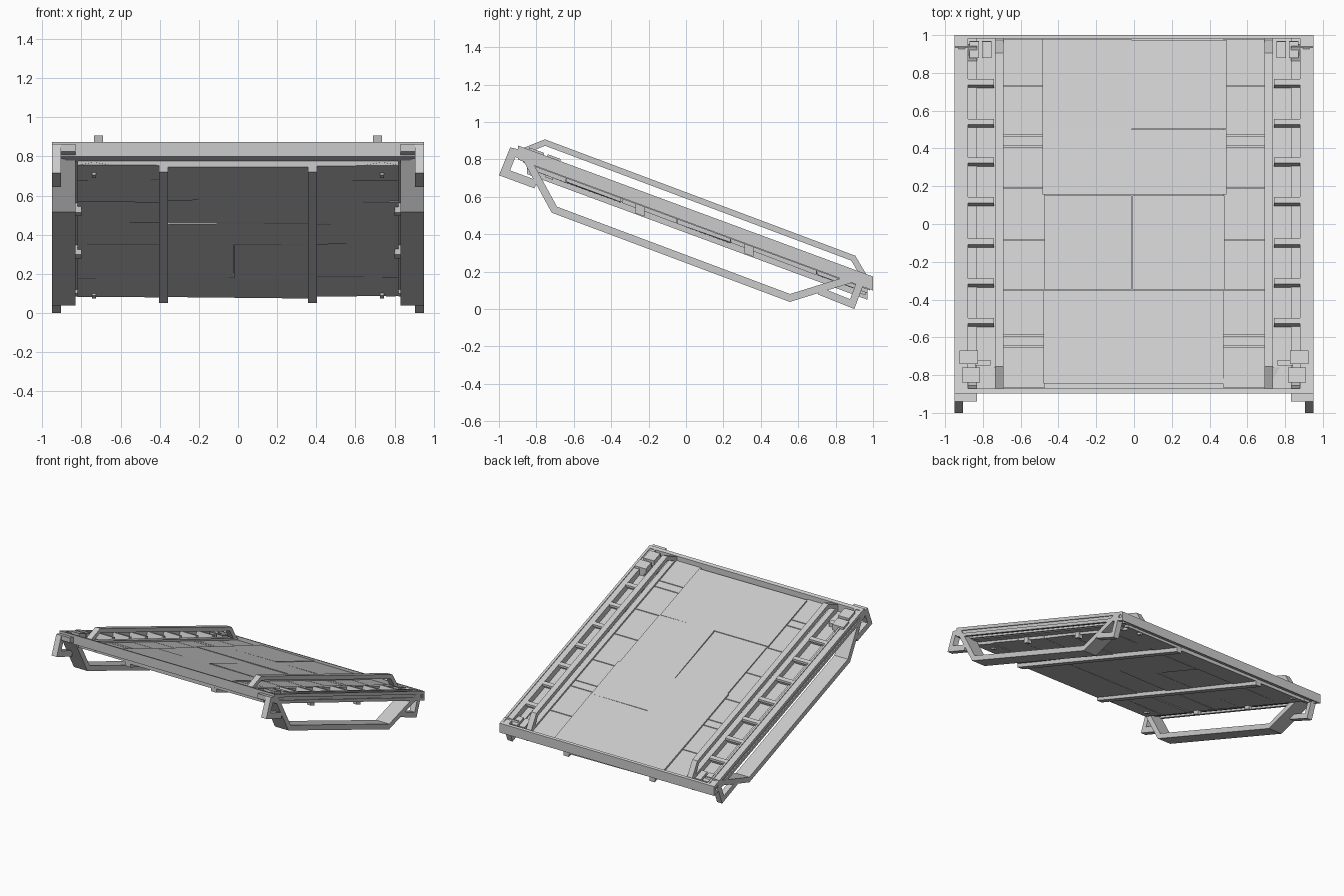
import bpy, bmesh, random
from mathutils import Vector

random.seed(4)


def plane_z(y):
    # height of the sloping frame top
    return 0.5426 - 0.369 * y


def finish(name, bm, mirror=False):
    bmesh.ops.recalc_face_normals(bm, faces=bm.faces)
    me = bpy.data.meshes.new(name)
    bm.to_mesh(me)
    bm.free()
    ob = bpy.data.objects.new(name, me)
    bpy.context.collection.objects.link(ob)
    if mirror:
        ob.modifiers.new("Mirror", 'MIRROR').use_axis[0] = True
    return ob


def prism(bm, profile, x0, x1):
    # extrude a (y, z) outline along x
    a = [bm.verts.new((x0, y, z)) for y, z in profile]
    b = [bm.verts.new((x1, y, z)) for y, z in profile]
    n = len(a)
    bm.faces.new(a)
    bm.faces.new(b[::-1])
    for i in range(n):
        bm.faces.new((a[i], b[i], b[(i + 1) % n], a[(i + 1) % n]))
    return a + b


def slab(bm, x0, x1, y0, y1, v0, v1, jitter=0.0):
    # box that follows the slope; v is measured from the frame top
    t = [(y, plane_z(y) + v) for y, v in ((y0, v0), (y1, v0), (y1, v1), (y0, v1))]
    vs = prism(bm, t, x0, x1)
    if jitter:
        for lo, hi in ((0, 3), (1, 2), (4, 7), (5, 6)):
            d = random.uniform(-jitter, jitter)
            vs[lo].co.z += d
            vs[hi].co.z += d


def slab_part(name, boxes, mirror=False, jitter=0.0):
    bm = bmesh.new()
    for b in boxes:
        slab(bm, *b, jitter=jitter)
    return finish(name, bm, mirror)


def strip_part(name, pts, w, x0, x1):
    # bent flat bar: outer path, thickened to its left with mitred corners
    p = [Vector(q) for q in pts]
    nor = []
    for a, b in zip(p, p[1:]):
        d = (b - a).normalized()
        nor.append(Vector((-d.y, d.x)))
    inner = []
    for i, q in enumerate(p):
        n0, n1 = nor[max(i - 1, 0)], nor[min(i, len(nor) - 1)]
        inner.append(q + (n0 + n1) * (w / (1 + n0.dot(n1))))
    bm = bmesh.new()
    prism(bm, [tuple(q) for q in p + inner[::-1]], x0, x1)
    bmesh.ops.triangulate(bm, faces=[f for f in bm.faces if len(f.verts) > 4])
    return finish(name, bm, True)


# outer frame: grooved side beams and thin end plates
slab_part("side_beam", [
    (0.93, 0.95, -0.895, 1.0, -0.026, 0),
    (0.93, 0.942, -0.895, 1.0, -0.05, -0.026),
    (0.93, 0.95, -0.895, 1.0, -0.075, -0.05),
    (0.895, 0.93, -0.895, 1.0, -0.06, -0.006),
    (0.88, 0.895, -0.895, 1.0, -0.075, 0)], True)
slab_part("side_shelf", [(0.83, 0.88, -0.872, 0.983, -0.075, -0.05)], True)
slab_part("front_plate", [(-0.95, 0.95, -0.897, -0.872, -0.075, 0)])
slab_part("back_plate", [(-0.95, 0.95, 0.983, 1.0, -0.075, 0)])

# bent rails above, carrying hoops below, corner brackets
strip_part("upper_rail", [(0.985, 0.15), (0.905, 0.285), (-0.754, 0.907), (-0.885, 0.855)],
           0.032, 0.69, 0.735)
slab_part("inner_ledge", [(0.69, 0.735, -0.872, 0.983, -0.065, -0.015)], True)
strip_part("lower_hoop", [(-0.89, 0.83), (-0.718, 0.515), (0.555, 0.038), (0.95, 0.16)],
           0.04, 0.83, 0.95)
strip_part("front_bracket", [(-0.94, 0.864), (-1.0, 0.715), (-0.81, 0.645)], 0.045, 0.905, 0.95)
strip_part("back_bracket", [(0.705, 0.078), (0.9, 0.0), (0.96, 0.16)], 0.04, 0.905, 0.95)
bm = bmesh.new()
prism(bm, [(-0.94, 0.864), (-0.94, 0.825), (-0.87, 0.795), (-0.88, 0.85)], 0.83, 0.95)
finish("front_corner_block", bm, True)

# ladder rungs between rail and beam
bm = bmesh.new()
for y in (0.745, 0.535, 0.33, 0.12, -0.1, -0.31, -0.52):
    z = plane_z(y)
    prism(bm, [(y - 0.025, z - 0.045), (y - 0.008, z + 0.002), (y + 0.022, z - 0.008),
               (y + 0.022, z - 0.025), (y + 0.004, z - 0.02), (y - 0.01, z - 0.055)],
          0.74, 0.885)
finish("ladder_rung", bm, True)

# continuous floor closing the frame
slab_part("floor", [(-0.88, 0.88, -0.872, 0.983, -0.08, -0.06)])

# side plating above and below the floor, in rows
seams = [-0.868, -0.65, -0.59, -0.35, -0.085, 0.19, 0.41, 0.47, 0.73, 0.98]
slab_part("side_plating", [(0.47, 0.69, a + 0.003, b - 0.003, -0.06, -0.03)
                           for a, b in zip(seams, seams[1:])], True)
lower = [-0.85, -0.64, -0.345, -0.05, 0.24, 0.7, 0.97]
rows = list(zip(lower, lower[1:]))
slab_part("side_under_plating", [(0.36, 0.82, a + 0.002, b - 0.002, -0.102, -0.075)
                                 for a, b in rows], jitter=0.004)
slab_part("side_under_plating_left", [(-0.82, -0.36, a + 0.002, b - 0.002, -0.102, -0.075)
                                      for a, b in rows], jitter=0.004)

# staggered central plating on top and underneath
slab_part("centre_plating", [
    (-0.485, -0.012, 0.5, 0.98, -0.06, -0.014),
    (-0.012, 0.49, 0.503, 0.975, -0.06, -0.018),
    (-0.485, 0.49, 0.155, 0.5, -0.06, -0.015),
    (-0.475, -0.012, -0.348, 0.152, -0.06, -0.02),
    (-0.008, 0.48, -0.348, 0.15, -0.06, -0.017),
    (-0.48, 0.475, -0.845, -0.352, -0.06, -0.02)], jitter=0.004)
slab_part("under_plating", [
    (-0.36, 0.36, -0.85, -0.38, -0.107, -0.075),
    (-0.36, 0.36, -0.378, -0.06, -0.107, -0.075),
    (-0.36, 0.36, -0.058, 0.24, -0.107, -0.075),
    (-0.36, -0.022, 0.242, 0.7, -0.107, -0.075),
    (-0.02, 0.36, 0.242, 0.7, -0.107, -0.075),
    (-0.36, 0.36, 0.702, 0.97, -0.107, -0.075)], jitter=0.004)

# long bars underneath, side stubs and small pins
slab_part("under_bar", [(0.357, 0.403, -0.85, 0.97, -0.135, -0.095)], True)
slab_part("side_stub", [(0.8, 0.83, y - 0.025, y + 0.025, -0.13, -0.075)
                        for y in (-0.246, 0.337)], True)
slab_part("under_pin", [(0.725, 0.745, y - 0.02, y + 0.02, -0.115, -0.09)
                        for y in (-0.73, 0.94)], True)

# clamps at the corners
slab_part("back_clamp", [(x, x + 0.05, y0, y1, v0, v1) for x in (0.755, 0.82)
                         for y0, y1, v0, v1 in ((0.88, 0.965, -0.04, -0.01),
                                                (0.93, 0.97, -0.10, -0.04))], True)
slab_part("front_clamp", [
    (0.825, 0.925, -0.74, -0.67, -0.03, 0.012),
    (0.815, 0.91, -0.84, -0.76, -0.03, 0.012),
    (0.84, 0.88, -0.84, -0.67, -0.07, -0.02),
    (0.76, 0.84, -0.75, -0.72, -0.06, -0.03)], True)

# curved caps under the front edge
bm = bmesh.new()
arc = [(0.65, 0.755), (0.68, 0.779), (0.735, 0.792), (0.79, 0.779), (0.82, 0.755), (0.735, 0.77)]
f = bm.faces.new([bm.verts.new((x, -0.85, z)) for x, z in arc])
r = bmesh.ops.extrude_face_region(bm, geom=[f])
bmesh.ops.translate(bm, vec=(0, 0.09, -0.02),
                    verts=[g for g in r["geom"] if isinstance(g, bmesh.types.BMVert)])
finish("front_cap", bm, True)
